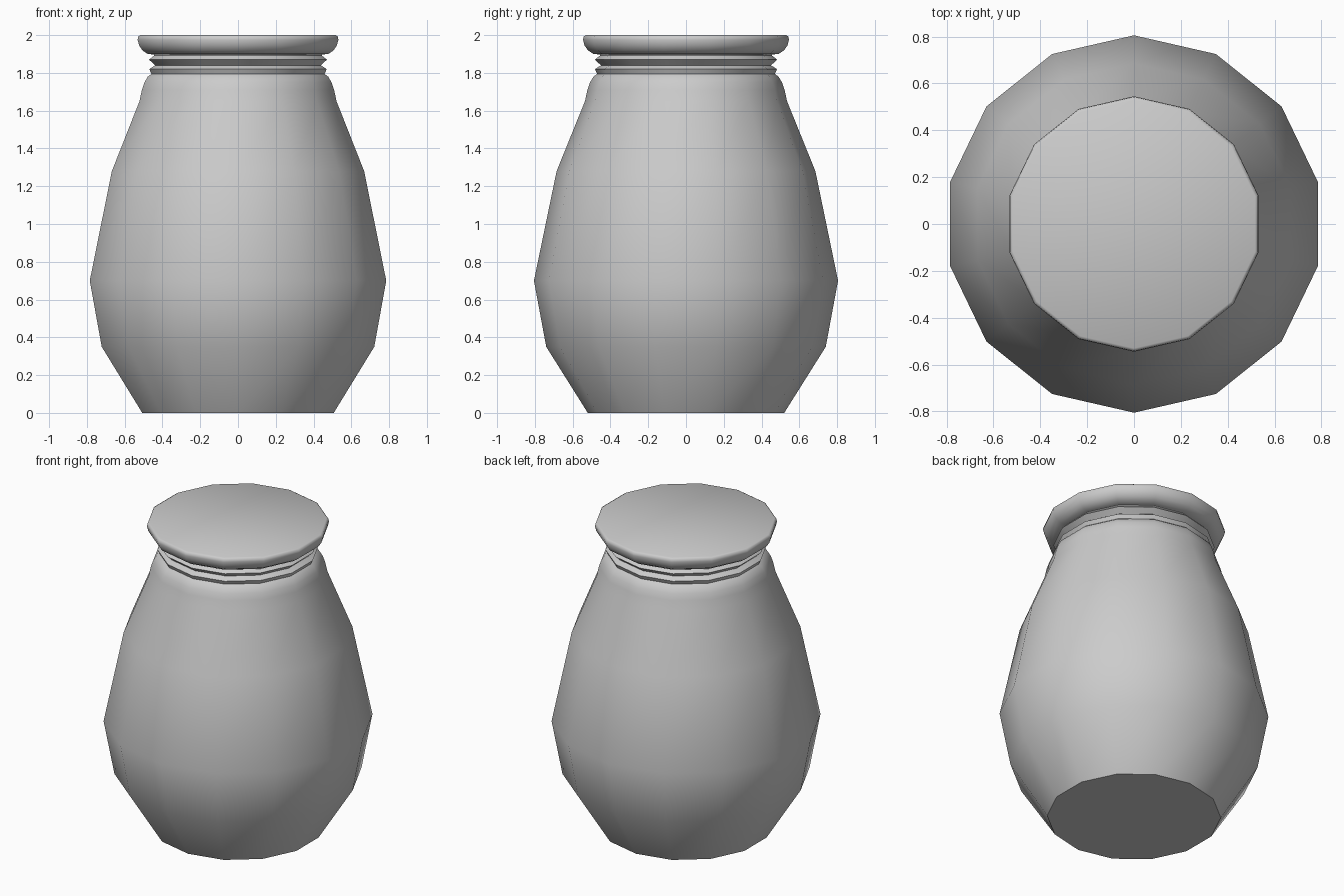
import bpy, bmesh, math

SIDES = 14

cube = bpy.data.objects.get("Cube")
if cube:
    bpy.data.objects.remove(cube, do_unlink=True)

grey = bpy.data.materials.new("plain_grey")
grey.use_nodes = True
colour = (0.6, 0.6, 0.6, 1)
grey.diffuse_color = colour
grey.node_tree.nodes["Principled BSDF"].inputs["Base Color"].default_value = colour


def lathe(name, profile, smooth_angle, cap_bottom=False, cap_top=False):
    """Turn a (radius, height) profile around z, with a corner on the y axis."""
    bm = bmesh.new()
    rings = []
    for r, z in profile:
        angles = [math.pi / 2 + math.tau * i / SIDES for i in range(SIDES)]
        rings.append([bm.verts.new((r * math.cos(a), r * math.sin(a), z)) for a in angles])
    for low, high in zip(rings, rings[1:]):
        for i in range(SIDES):
            j = (i + 1) % SIDES
            bm.faces.new((low[i], low[j], high[j], high[i]))
    if cap_bottom:
        bm.faces.new(rings[0][::-1])
    if cap_top:
        bm.faces.new(rings[-1])
    mesh = bpy.data.meshes.new(name)
    bm.to_mesh(mesh)
    bm.free()
    mesh.materials.append(grey)
    obj = bpy.data.objects.new(name, mesh)
    bpy.context.collection.objects.link(obj)
    bpy.ops.object.select_all(action="DESELECT")
    obj.select_set(True)
    bpy.context.view_layer.objects.active = obj
    bpy.ops.object.shade_smooth_by_angle(angle=math.radians(smooth_angle))
    return obj


# Bulging body with a rounded shoulder
lathe("jar_body", [(0.52, 0), (0.74, 0.35), (0.805, 0.70), (0.685, 1.28),
                   (0.535, 1.65), (0.522, 1.71), (0.508, 1.75), (0.49, 1.78),
                   (0.47, 1.795)], 40, cap_bottom=True)

# Ridged screw neck
lathe("neck_ridges", [(0.47, 1.795), (0.482, 1.82), (0.45, 1.84), (0.483, 1.87),
                      (0.455, 1.892), (0.455, 1.91)], 40)

# Rounded lid
lathe("lid", [(0.45, 1.897), (0.49, 1.90), (0.52, 1.92), (0.537, 1.945),
              (0.545, 1.975), (0.542, 1.993), (0.53, 2.0)], 60,
      cap_bottom=True, cap_top=True)
